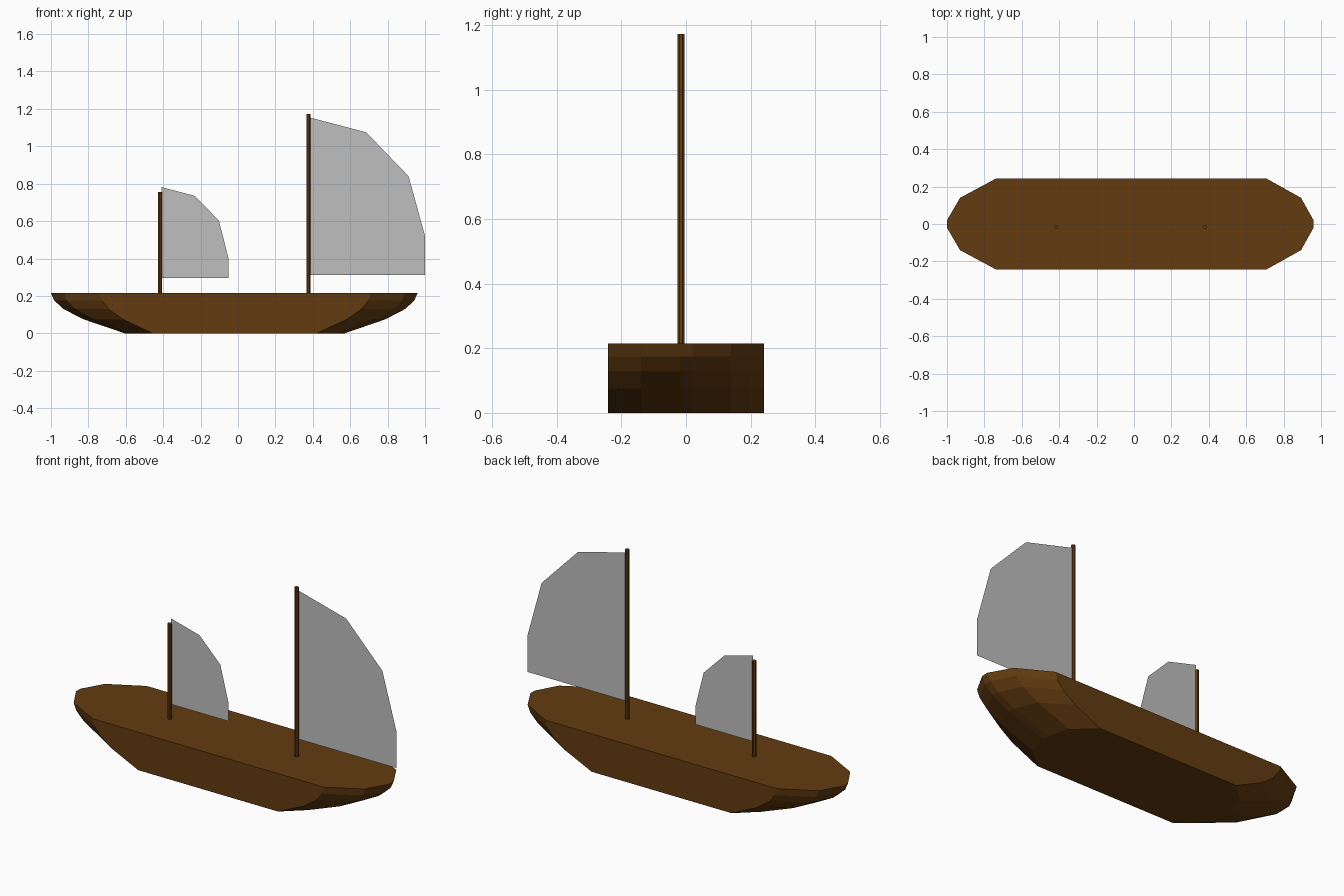
import bpy, bmesh, math

if "Cube" in bpy.data.objects:
    bpy.data.objects.remove(bpy.data.objects["Cube"])


def material(name, rgb):
    m = bpy.data.materials.new(name)
    m.diffuse_color = (*rgb, 1)
    m.use_nodes = True
    m.node_tree.nodes["Principled BSDF"].inputs["Base Color"].default_value = m.diffuse_color
    return m


WOOD = material("brown wood", (0.125, 0.045, 0.005))
CLOTH = material("grey sailcloth", (0.52, 0.52, 0.52))


def make_object(name, bm, mat):
    me = bpy.data.meshes.new(name)
    bm.to_mesh(me)
    bm.free()
    me.materials.append(mat)
    ob = bpy.data.objects.new(name, me)
    bpy.context.collection.objects.link(ob)
    return ob


# Hull: plan outlines stacked by height, ends curving inwards to the flat bottom
# columns: half width, x at deck and x at bottom, for each end
stern = [(0.02, -1.0, -0.605), (0.14, -0.93, -0.57), (0.242, -0.74, -0.455)]
bow = [(0.242, 0.71, 0.42), (0.14, 0.893, 0.535), (0.02, 0.96, 0.57)]
levels = [(0.215, 0.0), (0.175, 0.045), (0.13, 0.17), (0.075, 0.44), (0.0, 1.0)]

bm = bmesh.new()
side = stern + bow
outline = [(-w, a, b) for w, a, b in side] + [(w, a, b) for w, a, b in reversed(side)]
rings = [[bm.verts.new((a + (b - a) * f, y, z)) for y, a, b in outline]
         for z, f in levels]
n = len(outline)
for upper, lower in zip(rings, rings[1:]):
    for i in range(n):
        j = (i + 1) % n
        bm.faces.new((upper[i], lower[i], lower[j], upper[j]))
bm.faces.new(rings[0])
bm.faces.new(rings[-1])
bmesh.ops.recalc_face_normals(bm, faces=bm.faces)
make_object("hull", bm, WOOD)


# Masts: slim eight-sided poles
def mast(name, x, top):
    bottom = 0.2
    bpy.ops.mesh.primitive_cylinder_add(
        vertices=8, radius=0.0115, depth=top - bottom,
        location=(x, -0.015, (top + bottom) / 2), rotation=(0, 0, math.pi / 8))
    ob = bpy.context.object
    ob.name = name
    ob.data.materials.append(WOOD)


mast("main_mast", 0.378, 1.172)
mast("rear_mast", -0.416, 0.755)


# Sails: single flat sheets with a faceted curved edge
def sail(name, points):
    bm = bmesh.new()
    bm.faces.new([bm.verts.new((x, -0.012, z)) for x, z in points])
    bmesh.ops.recalc_face_normals(bm, faces=bm.faces)
    for f in bm.faces:
        if f.normal.y > 0:
            f.normal_flip()
    make_object(name, bm, CLOTH)


sail("main_sail", [(0.38, 0.313), (1.0, 0.313), (1.0, 0.52),
                   (0.912, 0.84), (0.685, 1.075), (0.38, 1.155)])
sail("rear_sail", [(-0.41, 0.297), (-0.052, 0.297), (-0.052, 0.405),
                   (-0.102, 0.603), (-0.232, 0.735), (-0.41, 0.782)])
